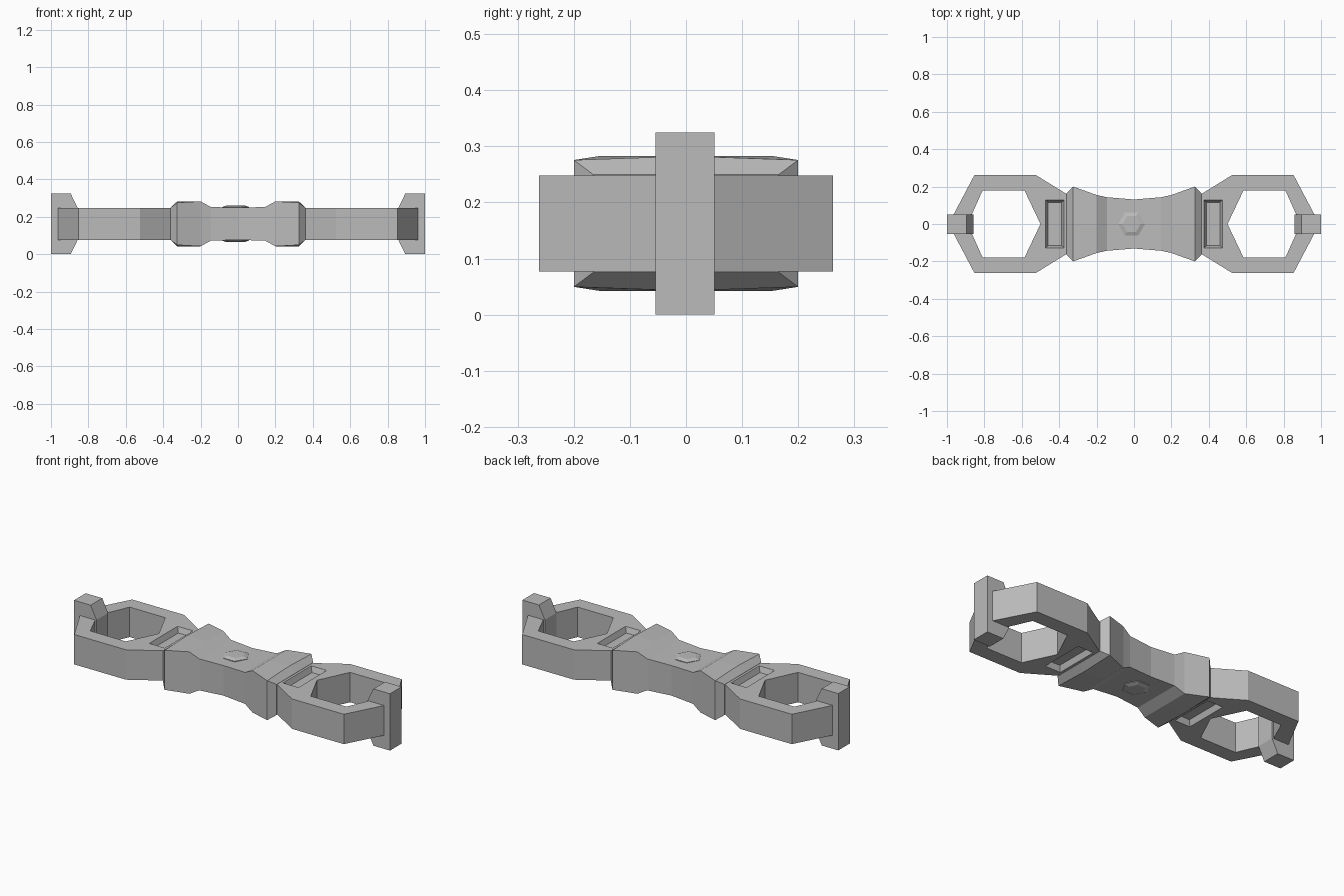
import bpy, bmesh, math

if "Cube" in bpy.data.objects:
    bpy.data.objects.remove(bpy.data.objects["Cube"])

MID = 0.1625  # height of the horizontal symmetry plane
grey = bpy.data.materials.new("plain grey")
grey.use_nodes = True
grey.diffuse_color = (0.5, 0.5, 0.5, 1)
grey.node_tree.nodes["Principled BSDF"].inputs["Base Color"].default_value = (0.5, 0.5, 0.5, 1)


def loft(name, rings):
    """Skin a chain of equal-sized closed rings and cap both ends."""
    bm = bmesh.new()
    loops = [[bm.verts.new(p) for p in ring] for ring in rings]
    n = len(loops[0])
    for a, b in zip(loops, loops[1:]):
        for i in range(n):
            j = (i + 1) % n
            bm.faces.new((a[i], a[j], b[j], b[i]))
    bm.faces.new(loops[0])
    bm.faces.new(loops[-1])
    bmesh.ops.recalc_face_normals(bm, faces=bm.faces)
    mesh = bpy.data.meshes.new(name)
    bm.to_mesh(mesh)
    bm.free()
    mesh.materials.append(grey)
    obj = bpy.data.objects.new(name, mesh)
    bpy.context.collection.objects.link(obj)
    return obj


def flat_prism(name, outline, z0, z1):
    return loft(name, [[(x, y, z) for x, y in outline] for z in (z0, z1)])


def cut(obj, cutter):
    """Subtract the cutter and discard it."""
    cutter.hide_render = True
    mod = obj.modifiers.new("cut", 'BOOLEAN')
    mod.operation = 'DIFFERENCE'
    mod.solver = 'EXACT'
    mod.object = cutter
    bpy.context.view_layer.objects.active = obj
    bpy.ops.object.modifier_apply(modifier=mod.name)
    bpy.data.objects.remove(cutter)


def mirrored(half, side):
    """Close a half outline across the centre line, on the given side."""
    pts = half + [(x, -y) for x, y in reversed(half) if y > 0]
    return [(side * x, y) for x, y in pts]


def rect(cx, hx, hy, z):
    return [(cx + sx * hx, sy * hy, z) for sx, sy in ((-1, -1), (1, -1), (1, 1), (-1, 1))]


# Waisted centre body: x, half width, edge half height, crown half height
stations = [(0.36, 0.165, 0.087, 0.087), (0.325, 0.2, 0.113, 0.12),
            (0.2, 0.155, 0.12, 0.12), (0.145, 0.143, 0.09, 0.09), (0, 0.131, 0.086, 0.086)]
stations = [(-x, w, h, c) for x, w, h, c in stations] + stations[-2::-1]
loft("centre_body", [[(x, -w, MID - h), (x, 0, MID - c), (x, w, MID - h),
                      (x, w, MID + h), (x, 0, MID + c), (x, -w, MID + h)]
                     for x, w, h, c in stations])

# Hexagonal studs above and below the waist
for word, up in (("top", 1), ("bottom", -1)):
    loft(word + "_hex_stud",
         [[(-0.013 + r * math.cos(math.radians(60 * k)), r * math.sin(math.radians(60 * k)),
            MID + up * h) for k in range(6)]
          for r, h in ((0.072, 0.07), (0.072, 0.09), (0.048, 0.098))])

for word, side in (("left", 1), ("right", -1)):
    # Open angular ring with a hexagonal hole
    ring = flat_prism(word + "_ring", mirrored(
        [(0.345, 0.15), (0.36, 0.16), (0.525, 0.262), (0.853, 0.262), (0.965, 0.05)], side),
        0.077, 0.248)
    cut(ring, flat_prism("hole_cutter", mirrored(
        [(0.5, 0), (0.585, 0.178), (0.81, 0.178), (0.89, 0)], side), 0, 0.4))
    # Tapered pockets on both faces of the ring's root
    for up in (1, -1):
        cut(ring, loft("pocket_cutter", [
            rect(side * 0.423, 0.036, 0.116, MID + up * 0.055),
            rect(side * 0.423, 0.049, 0.128, MID + up * 0.0855),
            rect(side * 0.423, 0.049, 0.128, MID + up * 0.12)]))
    # Upright end block with chamfered inner corners
    profile = [(1, 0), (1, 0.325), (0.895, 0.325), (0.858, 0.25), (0.858, 0.075), (0.895, 0)]
    loft(word + "_end_block", [[(side * x, y, z) for x, z in profile] for y in (-0.054, 0.051)])
